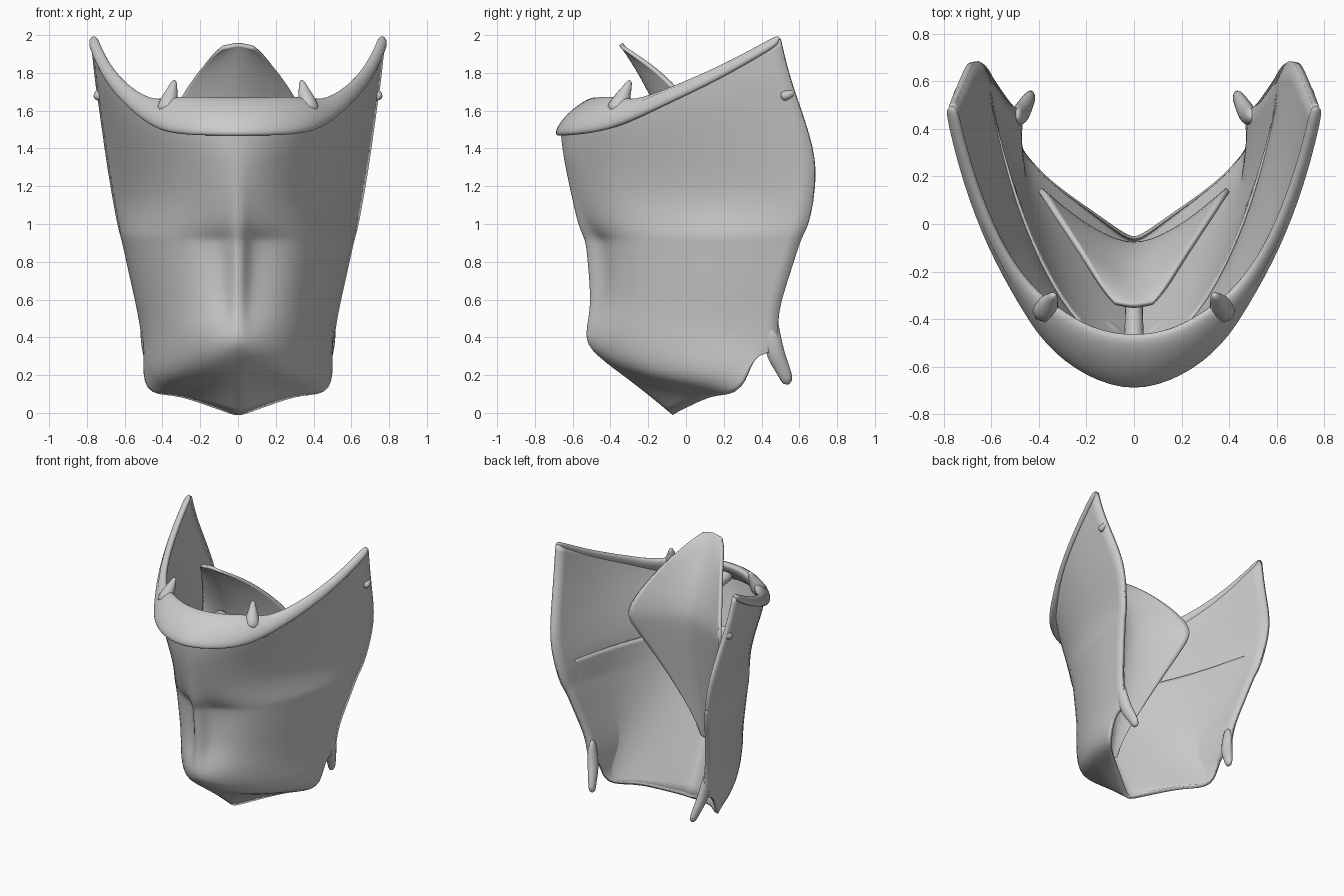
import bpy, bmesh, math
from mathutils import Vector

if "Cube" in bpy.data.objects:
    bpy.data.objects.remove(bpy.data.objects["Cube"])


def finish(name, verts, faces, thick=0, levels=2):
    me = bpy.data.meshes.new(name)
    me.from_pydata([tuple(v) for v in verts], [], faces)
    bm = bmesh.new()
    bm.from_mesh(me)
    bmesh.ops.recalc_face_normals(bm, faces=bm.faces)
    bm.to_mesh(me)
    bm.free()
    for p in me.polygons:
        p.use_smooth = True
    ob = bpy.data.objects.new(name, me)
    bpy.context.collection.objects.link(ob)
    s = ob.modifiers.new("smooth", 'SUBSURF')
    s.levels = s.render_levels = levels
    s.boundary_smooth = 'PRESERVE_CORNERS'
    if thick:
        m = ob.modifiers.new("thickness", 'SOLIDIFY')
        m.thickness = thick
        m.offset = 0
    return ob


def sheet(name, half_rows, thick):
    # each row runs from the centre line outwards and is mirrored in x
    rows = [[(-x, y, z) for x, y, z in reversed(r[1:])] + list(r) for r in half_rows]
    n = len(rows[0])
    faces = [(i * n + j, i * n + j + 1, (i + 1) * n + j + 1, (i + 1) * n + j)
             for i in range(len(rows) - 1) for j in range(n - 1)]
    return finish(name, [p for r in rows for p in r], faces, thick)


def loft(name, rings, levels=2):
    n = len(rings[0])
    faces = [(i * n + j, i * n + (j + 1) % n, (i + 1) * n + (j + 1) % n, (i + 1) * n + j)
             for i in range(len(rings) - 1) for j in range(n)]
    last = (len(rings) - 1) * n
    faces += [tuple(range(n))[::-1], tuple(range(last, last + n))]
    return finish(name, [p for r in rings for p in r], faces, 0, levels)


def spike(name, path, squash=1.0):
    # tapered tube through (x, y, z, radius) points
    pts = [Vector(p[:3]) for p in path]
    rings = []
    for i, p in enumerate(pts):
        d = (pts[min(i + 1, len(pts) - 1)] - pts[max(i - 1, 0)]).normalized()
        a = d.cross(Vector((1, 0, 0))).normalized()
        b = d.cross(a) * squash
        rings.append([p + path[i][3] * (a * math.cos(k * math.pi / 4) + b * math.sin(k * math.pi / 4))
                      for k in range(8)])
    return loft(name, rings, 1)


# Wrapped cartilage wall: z front, z back, y front, half width, y back, notch depth, bulge
plan = [(0, 0), (.09, .01), (.24, .05), (.5, .19), (.77, .47), (.92, .75), (1, 1)]
levels = [
    (1.52, 1.98, -.655, .765, .50, 0, 0),
    (1.45, 1.80, -.65, .75, .54, 0, 0),
    (1.37, 1.60, -.64, .72, .61, 0, 0),
    (1.27, 1.34, -.625, .685, .695, .01, -.01),
    (1.13, 1.13, -.60, .65, .675, .03, -.035),
    (1.00, 1.00, -.58, .625, .65, .06, .02),
    (.935, .94, -.565, .61, .62, .11, .055),
    (.90, .91, -.555, .60, .605, .12, .055),
    (.72, .72, -.535, .56, .545, .11, .055),
    (.55, .55, -.51, .52, .49, .06, .055),
    (.41, .42, -.53, .50, .485, .01, .05)]
rows = []
for zf, zb, yf, w, yb, notch, bulge in levels:
    row = []
    for k, (fx, fy) in enumerate(plan):
        side = 1 + (bulge if 2 < k < 6 else 0)
        dy = notch * (0, .9, .8, .1, 0, 0, 0)[k]
        row.append((w * fx * side, yf + (yb - yf) * fy + dy, zf + (zb - zf) * fy ** 1.25))
    rows.append(row)
wall_top = len(rows)
# underside crease and lower edge
rows.append([(0, -.505, .34), (.06, -.47, .31), (.15, -.40, .27), (.3, -.22, .2),
             (.45, .06, .22), (.49, .33, .33), (.49, .49, .38)])
rows.append([(0, -.26, .16), (.05, -.24, .16), (.14, -.18, .16), (.32, .0, .15),
             (.475, .22, .15), (.488, .34, .32), (.485, .49, .36)])
rows.append([(0, -.07, -.01), (.06, -.04, .015), (.16, .035, .05), (.34, .16, .115),
             (.49, .305, .10), (.487, .35, .31), (.48, .48, .33)])
sheet("cartilage_wall", rows, .028)

# Inner lining: slopes from mid wall to the lower edge
low = rows[-1]
lining = []
for r in rows[4:wall_top + 1] + [low]:
    line = []
    for k, p in enumerate(r):
        top = Vector(rows[4][k])
        t = (top.z - p[2]) / (top.z - low[k][2])
        straight = top.lerp(Vector(low[k]), t) + Vector((-.03 * top.x, .012, 0)) * (1 - t)
        line.append(Vector(p).lerp(straight, (1, 1, 1, 1, .85, .4, 0)[k]))
    lining.append(line)
sheet("inner_lining", lining, .012)

# Leaf-shaped flap: z, y centre, half width, y edge
flap = [(1.955, -.345, .08, -.335), (1.92, -.32, .13, -.28), (1.80, -.25, .215, -.13),
        (1.62, -.16, .33, .04), (1.43, -.10, .41, .17), (1.32, -.10, .385, .12),
        (1.05, -.14, .27, -.02), (.75, -.19, .145, -.14), (.55, -.22, .06, -.20), (.38, -.25, .03, -.25)]
sheet("leaf_flap", [[(w * t, yc + (ye - yc) * t ** 1.5, z - .02 * t * (z > 1.9)) for t in (0, .35, .7, 1)]
                    for z, yc, w, ye in flap], .022)

# Short ligament joining the flap to the collar
spike("flap_ligament", [(0, -.17, 1.5, .07), (0, -.26, 1.52, .045), (0, -.36, 1.54, .04),
                        (0, -.46, 1.55, .045), (0, -.55, 1.57, .05)])

# Upper bony collar: lower outer point, upper inner point, half thickness
collar = [((0, -.71, 1.47), (0, -.475, 1.665), .05),
          ((.2, -.645, 1.47), (.18, -.445, 1.67), .05),
          ((.37, -.51, 1.48), (.33, -.35, 1.675), .045),
          ((.47, -.34, 1.52), (.44, -.27, 1.65), .04),
          ((.60, -.11, 1.63), (.57, -.09, 1.72), .032),
          ((.705, .17, 1.76), (.68, .18, 1.835), .03),
          ((.765, .41, 1.90), (.745, .42, 1.965), .028),
          ((.785, .495, 1.95), (.755, .505, 2.01), .026)]


def collar_ring(lo, hi, t, sx):
    lo, hi = Vector(lo), Vector(hi)
    mid, axis = (lo + hi) / 2, (hi - lo) / 2
    out = Vector((lo.x * .8, -.25 if lo.x < .5 else 0, .25)).normalized()
    out = (out - out.project(axis)).normalized()
    ring = [mid + 1.08 * axis * math.cos(k * math.pi / 4) + out * t * math.sin(k * math.pi / 4)
            for k in range(8)]
    return [Vector((p.x * sx, p.y, p.z)) for p in ring]


loft("upper_collar", [collar_ring(*c, -1) for c in reversed(collar[1:])]
     + [collar_ring(*c, 1) for c in collar])

# Paired small horns
for s, side in ((1, "right"), (-1, "left")):
    spike("small_horn_" + side, [(s * .385, -.38, 1.57, .07), (s * .365, -.345, 1.65, .055),
                                 (s * .348, -.315, 1.71, .03), (s * .335, -.295, 1.765, .014)])
    spike("lower_horn_" + side, [(s * .495, .455, .52, .03), (s * .486, .455, .40, .052),
                                 (s * .468, .475, .30, .055), (s * .448, .515, .23, .042),
                                 (s * .43, .545, .145, .034)], .7)
    spike("rear_nub_" + side, [(s * .74, .50, 1.67, .03), (s * .74, .54, 1.685, .028),
                               (s * .735, .58, 1.70, .014)])
